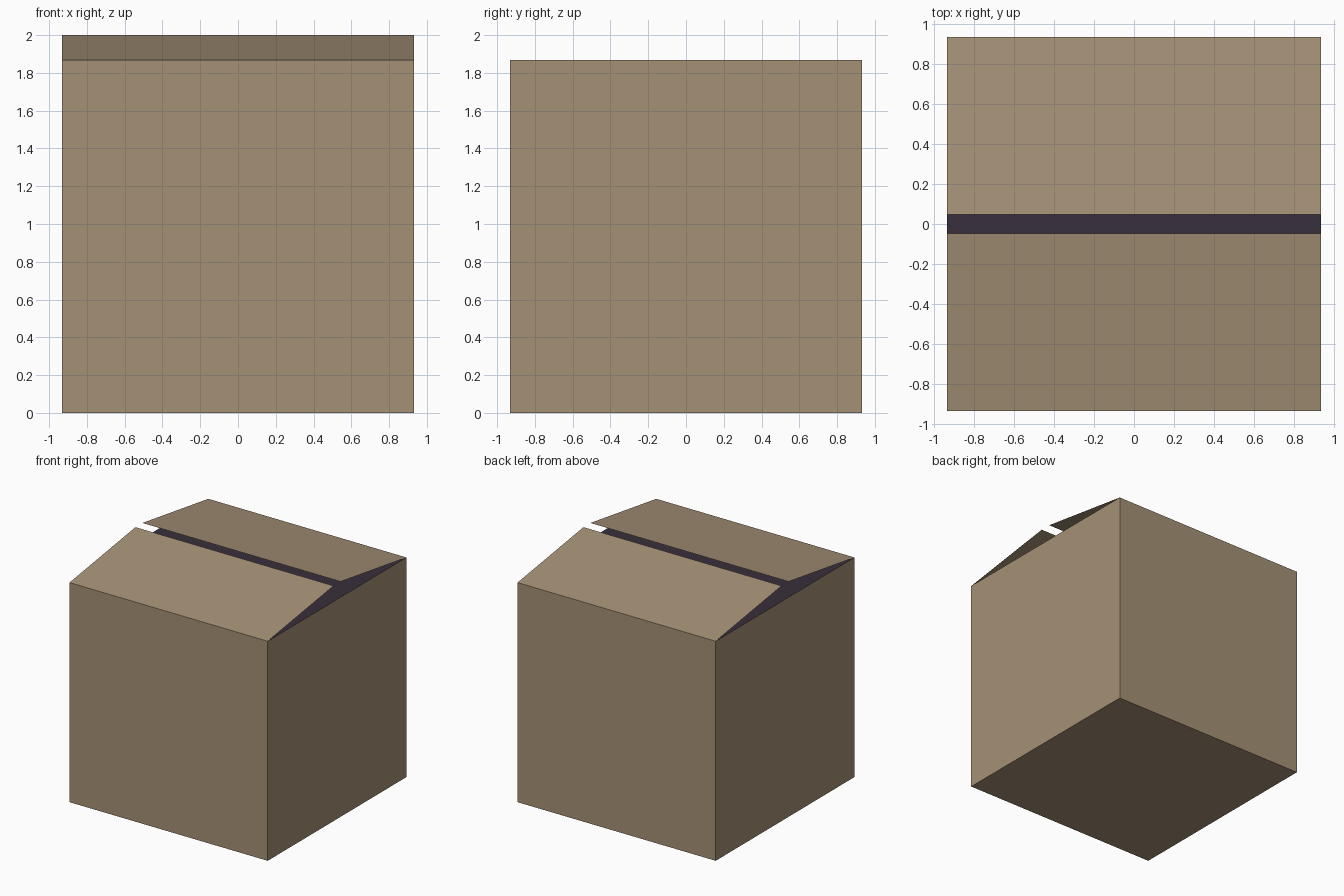
import bpy
import bmesh
from mathutils import Matrix

if "Cube" in bpy.data.objects:
    bpy.data.objects.remove(bpy.data.objects["Cube"])

HALF = 0.932      # half width of the box
WALL = 1.867      # height of the walls
GAP = 0.047       # half of the slot between the flaps
TOP = 2.0         # height of the free flap edges


def material(name, rgb):
    m = bpy.data.materials.new(name)
    m.diffuse_color = (*rgb, 1.0)
    m.use_nodes = True
    m.node_tree.nodes["Principled BSDF"].inputs["Base Color"].default_value = m.diffuse_color
    return m


cardboard = material("cardboard brown", (0.376, 0.284, 0.181))
shadow = material("dark interior", (0.040, 0.028, 0.044))


def finish(bm, name, mats):
    mesh = bpy.data.meshes.new(name)
    bm.to_mesh(mesh)
    bm.free()
    for m in mats:
        mesh.materials.append(m)
    obj = bpy.data.objects.new(name, mesh)
    bpy.context.collection.objects.link(obj)
    return obj


# Box body: four walls and a floor, with the opening as a dark face
bm = bmesh.new()
bmesh.ops.create_cube(bm, size=1.0, matrix=Matrix.Translation((0, 0, WALL / 2))
                      @ Matrix.Diagonal((2 * HALF, 2 * HALF, WALL, 1)))
for f in bm.faces:
    f.material_index = 1 if f.normal.z > 0.5 else 0
finish(bm, "box_body", [cardboard, shadow])


# Paper-thin flaps hinged on the front and back walls
def flap(name, side):
    bm = bmesh.new()
    corners = [(-HALF, side * HALF, WALL), (HALF, side * HALF, WALL),
               (HALF, side * GAP, TOP), (-HALF, side * GAP, TOP)]
    face = bm.faces.new([bm.verts.new(c) for c in corners])
    face.normal_update()
    if face.normal.z < 0:
        face.normal_flip()
    finish(bm, name, [cardboard])


flap("front_flap", -1)
flap("back_flap", 1)
